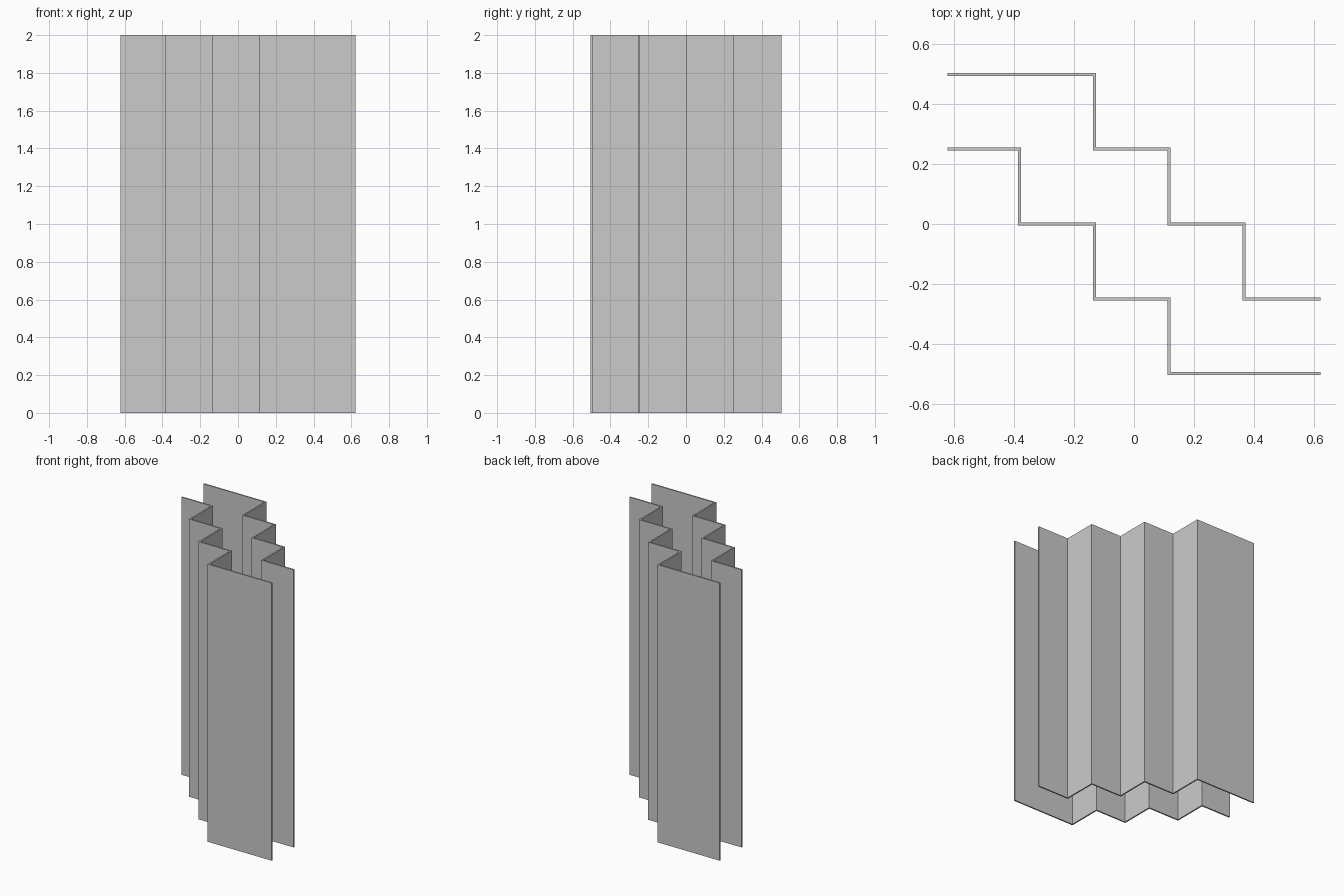
import bpy, bmesh
from mathutils import Vector

if "Cube" in bpy.data.objects:
    bpy.data.objects.remove(bpy.data.objects["Cube"])

HEIGHT, THICK, STEP = 2.0, 0.01, 0.25
X_END = 0.6225


def stepped_path(first_riser, top_y, steps=3):
    # centre line: tread, riser, tread, riser ... descending towards +x
    pts = [Vector((-X_END, top_y))]
    for i in range(steps):
        x = first_riser + i * STEP
        pts += [Vector((x, top_y - i * STEP)), Vector((x, top_y - (i + 1) * STEP))]
    return pts + [Vector((X_END, top_y - steps * STEP))]


def folded_panel(name, pts):
    # mitred offset of the centre line to both sides, extruded upwards
    normals = []
    for a, b in zip(pts, pts[1:]):
        d = (b - a).normalized()
        normals.append(Vector((-d.y, d.x)))
    offs = [normals[0]] + [m + n for m, n in zip(normals, normals[1:])] + [normals[-1]]
    bm = bmesh.new()
    rows = []
    for side in (1, -1):
        for z in (0, HEIGHT):
            rows.append([bm.verts.new((*(p + o * side * THICK / 2), z))
                         for p, o in zip(pts, offs)])
    loop = (rows[0], rows[1], rows[3], rows[2])
    for r, s in zip(loop, loop[1:] + loop[:1]):
        for i in range(len(pts) - 1):
            bm.faces.new((r[i], r[i + 1], s[i + 1], s[i]))
    # end caps
    for i in (0, -1):
        bm.faces.new([r[i] for r in loop])
    bmesh.ops.recalc_face_normals(bm, faces=bm.faces)
    mesh = bpy.data.meshes.new(name)
    bm.to_mesh(mesh)
    bm.free()
    bpy.context.collection.objects.link(bpy.data.objects.new(name, mesh))


# two parallel folded walls, staggered by one step
folded_panel("back_folded_wall", stepped_path(-0.1325, 0.5))
folded_panel("front_folded_wall", stepped_path(-0.3825, 0.25))
